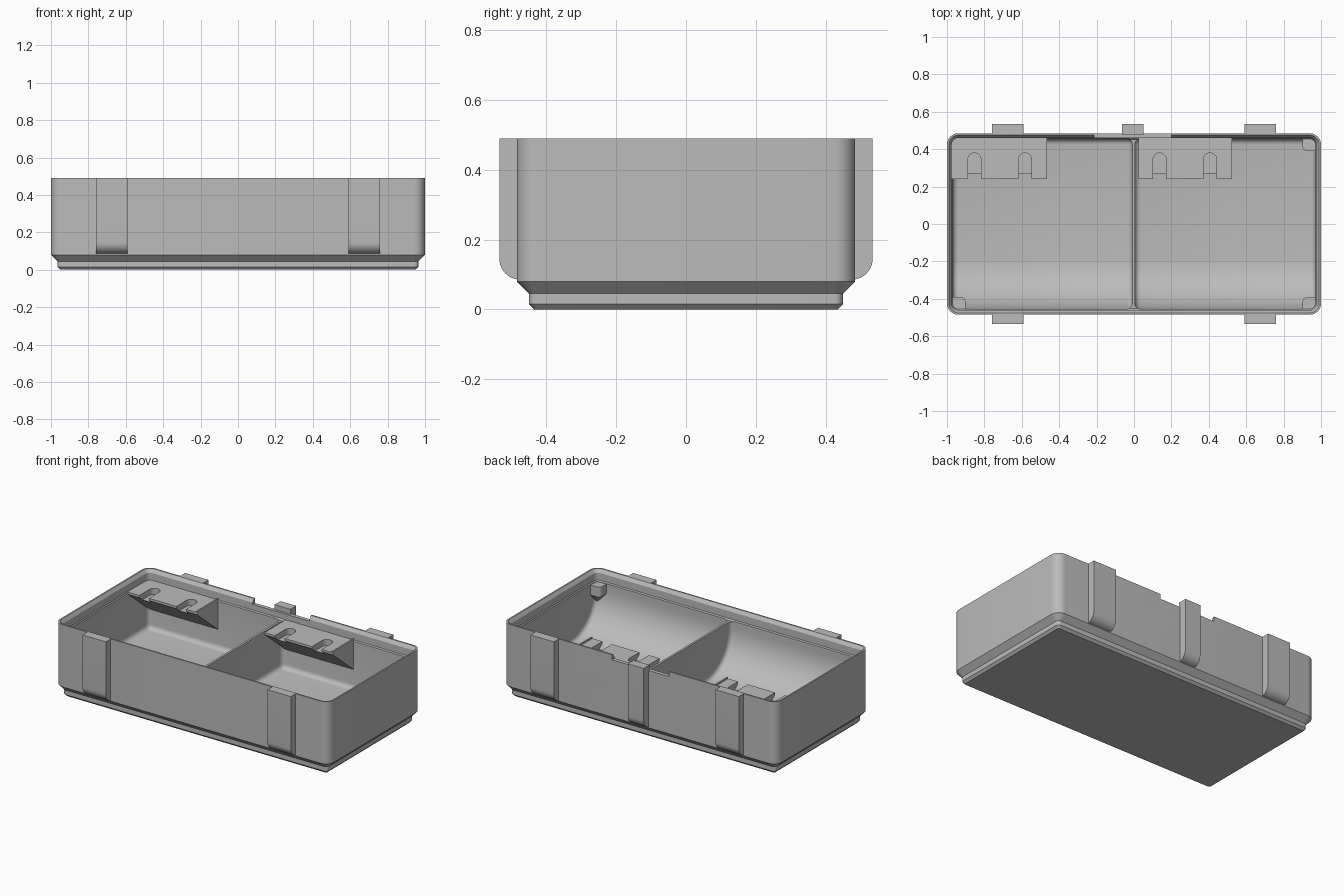
import bpy, bmesh, math
from mathutils import Vector

if "Cube" in bpy.data.objects:
    bpy.data.objects.remove(bpy.data.objects["Cube"])

grey = bpy.data.materials.new("warm_grey_plastic")
grey.diffuse_color = (0.5, 0.5, 0.5, 1)
grey.use_nodes = True
grey.node_tree.nodes["Principled BSDF"].inputs["Base Color"].default_value = grey.diffuse_color


def make(name, rings):
    """Skin a stack of equal-length closed rings and cap both ends."""
    bm = bmesh.new()
    loops = [[bm.verts.new(p) for p in r] for r in rings]
    n = len(loops[0])
    for a, b in zip(loops, loops[1:]):
        for i in range(n):
            j = (i + 1) % n
            bm.faces.new((a[i], a[j], b[j], b[i]))
    bm.faces.new(loops[0][::-1])
    bm.faces.new(loops[-1])
    bmesh.ops.recalc_face_normals(bm, faces=bm.faces)
    me = bpy.data.meshes.new(name)
    bm.to_mesh(me)
    bm.free()
    ob = bpy.data.objects.new(name, me)
    me.materials.append(grey)
    bpy.context.collection.objects.link(ob)
    return ob


def prism_x(name, yz, x0, x1):
    return make(name, [[(x, y, z) for y, z in yz] for x in (x0, x1)])


def prism_z(name, xy, z0, z1):
    return make(name, [[(x, y, z) for x, y in xy] for z in (z0, z1)])


def arc(cx, cy, r, a0, a1, n=10):
    return [(cx + r * math.cos(math.radians(a0 + (a1 - a0) * i / n)),
             cy + r * math.sin(math.radians(a0 + (a1 - a0) * i / n))) for i in range(n + 1)]


def rounded(inset, z):
    """Rounded rectangle ring, inset from the outer wall."""
    hx, hy, r = 1 - inset, 0.485 - inset, max(0.06 - inset, 0.012)
    pts = []
    for sx, sy, a in ((1, 1, 0), (-1, 1, 90), (-1, -1, 180), (1, -1, 270)):
        pts += arc(sx * (hx - r), sy * (hy - r), r, a, a + 90, 8)
    return [(x, y, z) for x, y in pts]


def apply_mod(ob, kind, **props):
    m = ob.modifiers.new(kind, kind)
    for k, v in props.items():
        setattr(m, k, v)
    bpy.context.view_layer.objects.active = ob
    bpy.ops.object.modifier_apply(modifier=m.name)


def cut(ob, cutter):
    apply_mod(ob, 'BOOLEAN', operation='DIFFERENCE', solver='EXACT', object=cutter)
    bpy.data.objects.remove(cutter)


# Bin body with stepped foot
body = make("bin_body", [rounded(i, z) for i, z in
            ((0.05, 0), (0.035, 0.015), (0.035, 0.045), (0, 0.08), (0, 0.49))])

# Two compartments with a scooped front and filleted corners
FLOOR, R = 0.1, 0.27
scoop = arc(-0.455 + R, FLOOR + R, R, 180, 270, 20)
profile = scoop + [(0.455, FLOOR), (0.455, 0.65), (-0.455, 0.65)]
for x0, x1 in ((-0.97, -0.009), (0.005, 0.97)):
    c = prism_x("compartment_cutter", profile, x0, x1)
    apply_mod(c, 'BEVEL', width=0.03, segments=5, limit_method='ANGLE',
              angle_limit=math.radians(40))
    cut(body, c)

# Stacking lip recess
cut(body, make("lip_cutter", [rounded(i, z) for i, z in
    ((0.032, 0.41), (0.025, 0.42), (0.025, 0.468), (0.01, 0.49), (0.01, 0.55))]))

# Lowered stretch of the back rim
cut(body, prism_z("rim_notch_cutter",
    [(-0.215, 0.42), (0.2, 0.42), (0.2, 0.5), (-0.215, 0.5)], 0.457, 0.55))

# Outer clip ribs with rounded lower ends
parts = [body]


def clip(name, x0, x1, s):
    yz = [(0.475, 0.49), (0.535, 0.49)] + arc(0.475, 0.145, 0.06, 0, -90, 10)
    parts.append(prism_x(name, [(s * y, z) for y, z in yz], x0, x1))


for s, side in ((-1, "front"), (1, "back")):
    clip(side + "_left_clip", -0.76, -0.59, s)
    clip(side + "_right_clip", 0.59, 0.76, s)
clip("back_centre_clip", -0.065, 0.05, 1)

# Label shelves: wedges with two round-ended slots each
TOP = 0.42
for name, x0, x1 in (("left_shelf", -0.98, -0.465), ("right_shelf", 0.025, 0.525)):
    shelf = prism_x(name, [(0.24, TOP), (0.462, TOP), (0.462, 0.222), (0.24, TOP - 0.015)], x0, x1)
    for off in (0.388, 0.118):
        cx = x1 - off
        slot = [(cx - 0.035, 0.2), (cx + 0.035, 0.2)] + arc(cx, 0.345, 0.035, 0, 180, 16)
        cut(shelf, prism_z("slot_cutter", slot, TOP - 0.04, TOP + 0.1))
    parts.append(shelf)
    # Thin raised edge on the open end
    parts.append(prism_x(name + "_edge", [(0.24, TOP - 0.01), (0.46, TOP - 0.01),
                                          (0.46, TOP + 0.008), (0.24, TOP + 0.008)], x1 - 0.01, x1))

# Corner pads with tapered undersides
for name, sx, sy in (("front_left_pad", -1, -1), ("front_right_pad", 1, -1), ("back_right_pad", 1, 1)):
    plan = [(0.978, 0.463), (0.978, 0.39)] + arc(0.928, 0.418, 0.028, 270, 180, 6) + [(0.9, 0.463)]
    rings = []
    for z, k in ((0.27, 0.12), (0.345, 1), (0.41, 1)):
        rings.append([(sx * (0.978 + (x - 0.978) * k), sy * (0.463 + (y - 0.463) * k), z)
                      for x, y in plan])
    parts.append(make(name, rings))

# Smooth curved areas, keep edges crisp
bpy.ops.object.select_all(action='DESELECT')
for ob in parts:
    ob.select_set(True)
bpy.context.view_layer.objects.active = body
bpy.ops.object.shade_smooth_by_angle(angle=math.radians(25))
